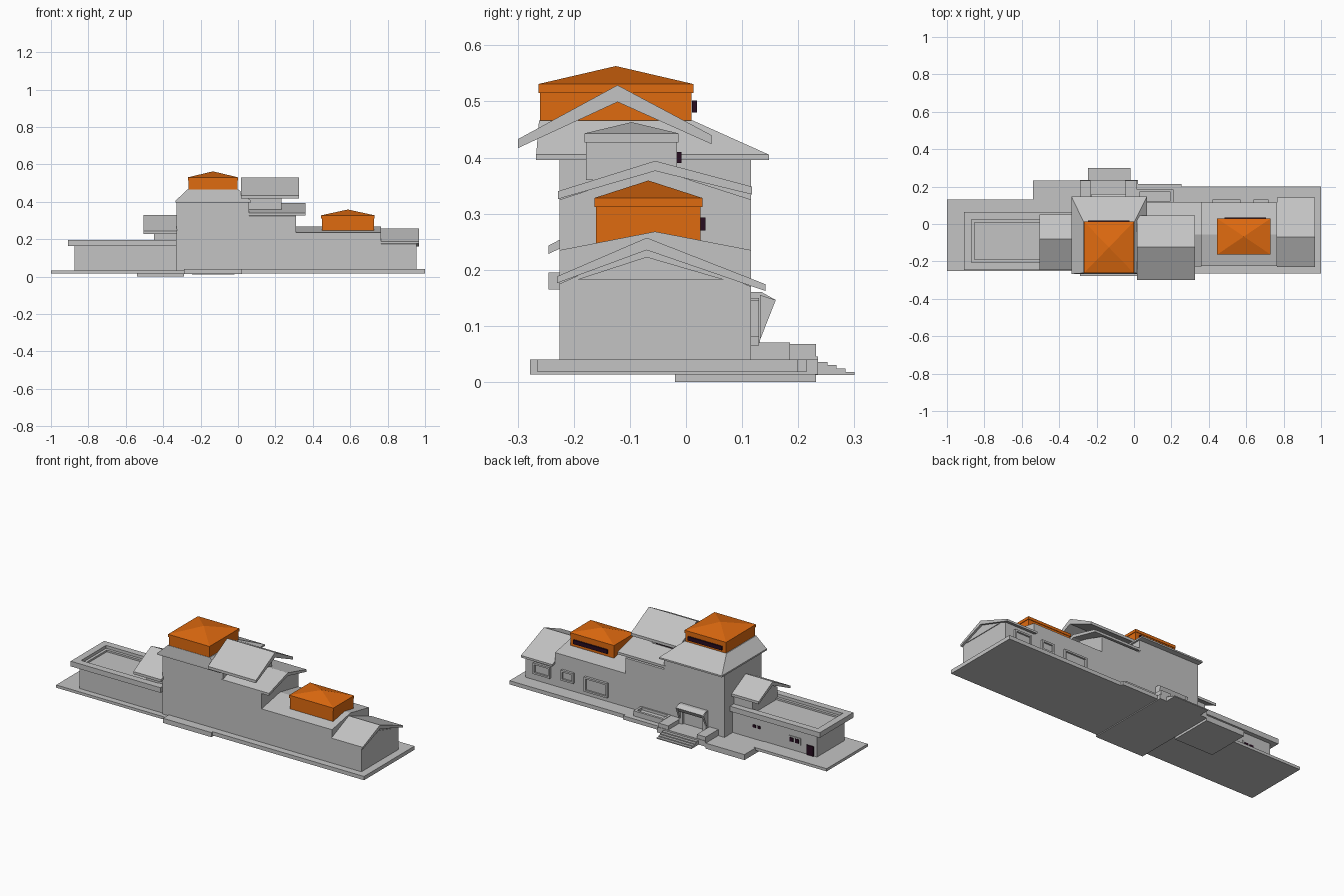
import bpy

old = bpy.data.objects.get("Cube")
if old:
    bpy.data.objects.remove(old, do_unlink=True)


def material(name, rgb):
    m = bpy.data.materials.new(name)
    m.use_nodes = True
    m.diffuse_color = (*rgb, 1)
    m.node_tree.nodes["Principled BSDF"].inputs["Base Color"].default_value = (*rgb, 1)
    return m


GREY = material("plain_grey", (0.55, 0.55, 0.55))
ORANGE = material("roof_orange", (0.74, 0.145, 0.005))
DARK = material("dark_plum", (0.02, 0.004, 0.015))


def mesh(name, verts, faces, mat):
    me = bpy.data.meshes.new(name)
    me.from_pydata(verts, [], faces)
    me.materials.append(mat)
    ob = bpy.data.objects.new(name, me)
    bpy.context.collection.objects.link(ob)
    return ob


def frustum(name, low, high, z0, z1, mat=GREY):
    """Join two rectangles (x0, x1, y0, y1) at two heights."""
    verts = []
    for (x0, x1, y0, y1), z in ((low, z0), (high, z1)):
        verts += [(x0, y0, z), (x1, y0, z), (x1, y1, z), (x0, y1, z)]
    sides = [(i, (i + 1) % 4, (i + 1) % 4 + 4, i + 4) for i in range(4)]
    return mesh(name, verts, [(3, 2, 1, 0), (4, 5, 6, 7)] + sides, mat)


def box(name, x0, x1, y0, y1, z0, z1, mat=GREY):
    return frustum(name, (x0, x1, y0, y1), (x0, x1, y0, y1), z0, z1, mat)


def extrude_x(name, x0, x1, profile, mat=GREY):
    """Extrude a (y, z) outline, listed anticlockwise, along x."""
    n = len(profile)
    verts = [(x, y, z) for x in (x0, x1) for y, z in profile]
    faces = [tuple(reversed(range(n))), tuple(range(n, 2 * n))]
    faces += [(i, (i + 1) % n, (i + 1) % n + n, i + n) for i in range(n)]
    return mesh(name, verts, faces, mat)


def gable_roof(name, x0, x1, front, ridge, back, edge, thick):
    """Bent roof slab through three (y, z) points of its top surface."""
    (fy, fz), (ry, rz), (by, bz) = front, ridge, back
    extrude_x(name, x0, x1, [(fy, fz - edge), (ry, rz - thick), (by, bz - edge), back, ridge, front])


def hip_tower(name, x0, x1, y0, y1, z0, eave, top, mat):
    """Square lantern: walls, a shallow skirt and a pyramid roof."""
    g = 0.003
    box(name + "_walls", x0 + g, x1 - g, y0 + g, y1 - g, z0, eave - 0.01, mat)
    box(name + "_skirt", x0, x1, y0, y1, eave - 0.016, eave, mat)
    cx, cy = (x0 + x1) / 2, (y0 + y1) / 2
    verts = [(x0, y0, eave), (x1, y0, eave), (x1, y1, eave), (x0, y1, eave), (cx, cy, top)]
    mesh(name + "_roof", verts, [(3, 2, 1, 0)] + [(i, (i + 1) % 4, 4) for i in range(4)], mat)


def frame(name, x0, x1, y0, y1, z0, z1, w):
    """Flat ring lying in the ground plane."""
    box(name + "_front", x0, x1, y0, y0 + w, z0, z1)
    box(name + "_back", x0, x1, y1 - w, y1, z0, z1)
    box(name + "_right", x0, x0 + w, y0 + w, y1 - w, z0, z1)
    box(name + "_left", x1 - w, x1, y0 + w, y1 - w, z0, z1)


def window(name, x0, x1, z0, z1, y):
    """Raised pane and surround on a back wall."""
    w = 0.01
    box(name + "_pane", x0, x1, y - 0.002, y + 0.004, z0, z1)
    for side, a, b in (("right", x0, x0 + w), ("left", x1 - w, x1)):
        box(name + "_jamb_" + side, a, b, y, y + 0.014, z0, z1)
    for side, a, b in (("sill", z0, z0 + w), ("head", z1 - w, z1)):
        box(name + "_" + side, x0 + w, x1 - w, y, y + 0.014, a, b)


# Ground slabs
box("slab_right", -1, -0.53, -0.25, 0.13, 0.018, 0.034)
box("slab_side_step", -0.54, -0.29, -0.02, 0.232, 0, 0.032)
box("slab_side_front", -0.53, -0.29, -0.25, -0.02, 0.018, 0.034)
box("slab_centre", -0.29, 0.022, -0.278, 0.235, 0.013, 0.04)
box("slab_centre_left", 0.022, 0.255, -0.265, 0.215, 0.018, 0.04)
box("slab_left", 0.255, 1, -0.265, 0.2, 0.018, 0.04)

# Right wing with sunken flat roof
box("right_wing_walls", -0.875, -0.33, -0.215, 0.04, 0.03, 0.168)
frame("right_wing_parapet", -0.91, -0.33, -0.245, 0.065, 0.165, 0.195, 0.04)
frame("right_wing_inner_ledge", -0.87, -0.33, -0.205, 0.025, 0.165, 0.178, 0.016)

# Side dormer on the right wing
extrude_x("dormer_walls", -0.45, -0.33,
          [(-0.2, 0.165), (0.03, 0.165), (0.03, 0.245), (-0.08, 0.305), (-0.2, 0.24)])
gable_roof("dormer_roof", -0.505, -0.325, (-0.245, 0.243), (-0.08, 0.33), (0.05, 0.262), 0.015, 0.022)

# Main tall block and its hipped skirt roof
box("main_walls", -0.33, 0.06, -0.225, 0.116, 0.03, 0.398)
base = (-0.335, 0.07, -0.267, 0.148)
frustum("main_eave", base, base, 0.396, 0.405)
frustum("main_skirt_roof", base, (-0.27, 0.002, -0.262, 0.012), 0.405, 0.466)
hip_tower("main_tower", -0.268, 0, -0.263, 0.013, 0.437, 0.531, 0.563, ORANGE)
box("main_tower_sign", -0.245, -0.025, 0.011, 0.02, 0.48, 0.502, DARK)

# Middle block, its gable, the lantern and the raised gable over it
extrude_x("middle_walls", 0.05, 0.31,
          [(-0.225, 0.03), (0.116, 0.03), (0.116, 0.325), (-0.055, 0.38), (-0.225, 0.325)])
gable_roof("middle_roof", 0.05, 0.36, (-0.228, 0.34), (-0.055, 0.394), (0.118, 0.348), 0.014, 0.018)
hip_tower("middle_lantern", 0.05, 0.235, -0.181, -0.013, 0.36, 0.443, 0.463, GREY)
box("middle_lantern_sign", 0.08, 0.2, -0.016, -0.008, 0.39, 0.41, DARK)
gable_roof("raised_roof", 0.015, 0.325, (-0.299, 0.433), (-0.122, 0.529), (0.045, 0.44), 0.016, 0.03)

# Left wing with low roof and orange tower
extrude_x("left_wing_walls", 0.31, 0.765,
          [(-0.225, 0.03), (0.116, 0.03), (0.116, 0.235), (-0.055, 0.268), (-0.225, 0.235)])
hip_tower("left_tower", 0.445, 0.73, -0.163, 0.029, 0.234, 0.328, 0.359, ORANGE)
box("left_tower_sign", 0.485, 0.705, 0.026, 0.035, 0.27, 0.293, DARK)

# Left end pavilion
extrude_x("end_walls", 0.76, 0.955,
          [(-0.225, 0.03), (0.116, 0.03), (0.116, 0.17), (-0.07, 0.245), (-0.225, 0.175)])
gable_roof("end_roof", 0.765, 0.967, (-0.23, 0.188), (-0.07, 0.257), (0.142, 0.174), 0.012, 0.022)
extrude_x("end_pediment", 0.95, 0.959, [(-0.193, 0.183), (0.067, 0.183), (-0.07, 0.223)])

# Back windows of the left wing
for i, (x0, x1, z0, z1) in enumerate([(0.42, 0.57, 0.065, 0.15), (0.64, 0.72, 0.09, 0.15),
                                      (0.79, 0.9, 0.08, 0.145)]):
    window("back_window_%d" % (i + 1), x0, x1, z0, z1, 0.116)

# Back porch: floor, piers, door surround and sloped canopy
box("porch_floor", -0.29, 0.015, 0.11, 0.235, 0.03, 0.045)
for side, x0, x1 in (("right", -0.29, -0.232), ("left", -0.048, 0.015)):
    box("porch_pier_" + side, x0, x1, 0.116, 0.232, 0.04, 0.068)
for side, x0, x1 in (("right", -0.222, -0.2), ("left", -0.07, -0.048)):
    box("door_post_" + side, x0, x1, 0.112, 0.132, 0.04, 0.15)
box("door_panel", -0.2, -0.07, 0.112, 0.12, 0.04, 0.14)
extrude_x("door_canopy", -0.222, -0.048, [(0.114, 0.12), (0.146, 0.122), (0.16, 0.146), (0.135, 0.16), (0.114, 0.16)])
for side, x0 in (("right", -0.226), ("left", -0.056)):
    extrude_x("canopy_bracket_" + side, x0, x0 + 0.012, [(0.132, 0.075), (0.16, 0.146), (0.132, 0.155)])
for i in range(4):
    box("porch_step_%d" % (i + 1), -0.245, -0.02, 0.23, 0.252 + 0.016 * i, 0.012, 0.036 - 0.006 * i)

# Planter beside the porch
frame("planter", 0.015, 0.21, 0.11, 0.185, 0.035, 0.07, 0.014)
box("planter_soil", 0.025, 0.2, 0.12, 0.175, 0.035, 0.055)

# Right wing back door and plates
box("side_door", -0.855, -0.81, 0.038, 0.047, 0.034, 0.09, DARK)
box("side_plate", -0.77, -0.69, 0.038, 0.044, 0.075, 0.115)
for i, x in enumerate((-0.76, -0.725)):
    box("side_plate_pane_%d" % (i + 1), x, x + 0.024, 0.042, 0.047, 0.083, 0.107, DARK)
for i, x in enumerate((-0.51, -0.48)):
    box("small_vent_%d" % (i + 1), x, x + 0.018, 0.038, 0.045, 0.1, 0.115, DARK)
